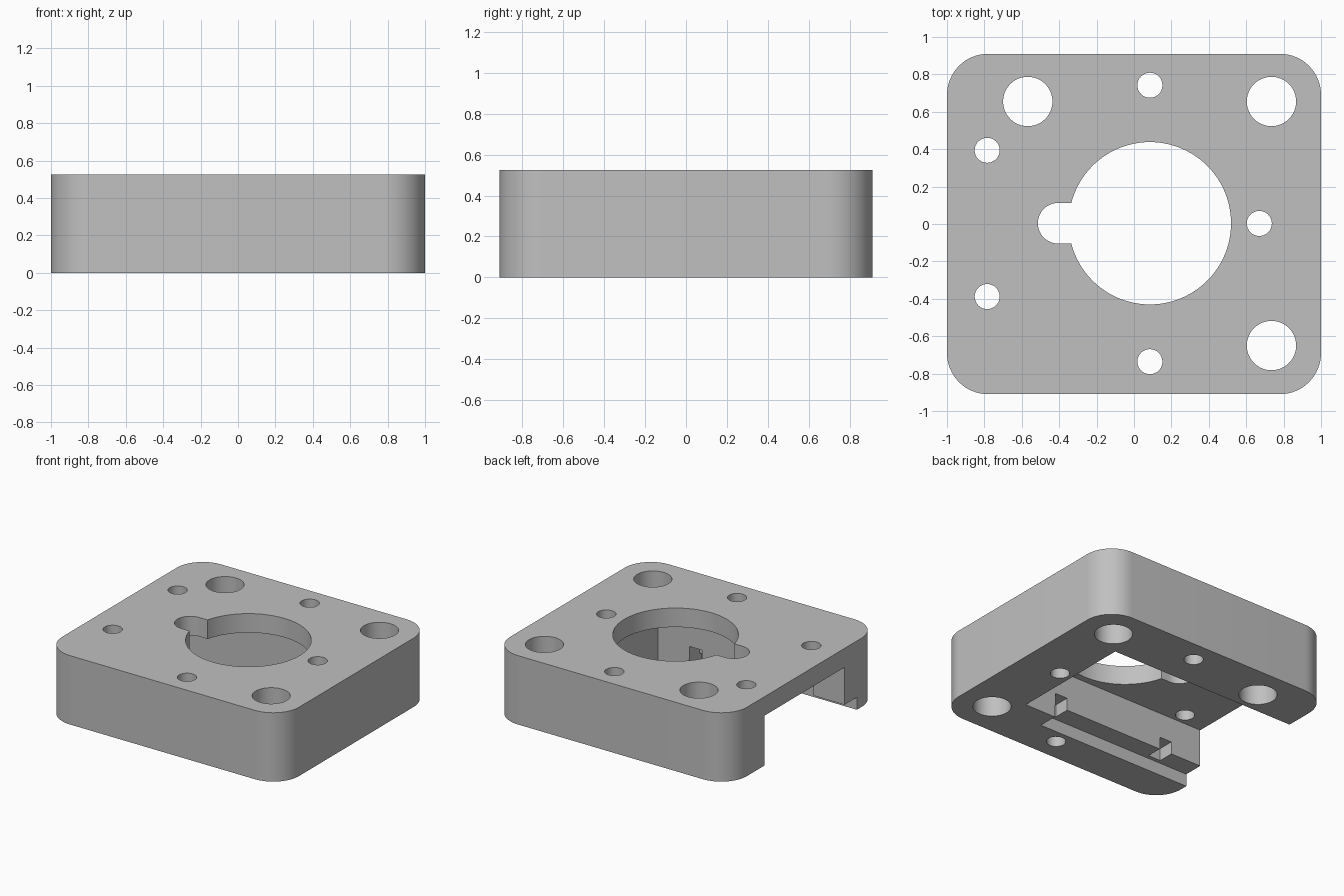
import bpy
import bmesh
from math import cos, sin, pi, radians

cube = bpy.data.objects.get("Cube")
if cube:
    bpy.data.objects.remove(cube, do_unlink=True)

HEIGHT = 0.525
ROOF_Z = 0.38
LEDGE_Z = 0.095

grey = bpy.data.materials.new("plain_grey")
grey.use_nodes = True
colour = (0.53, 0.53, 0.53, 1)
grey.diffuse_color = colour
grey.node_tree.nodes["Principled BSDF"].inputs["Base Color"].default_value = colour


def prism(name, outline, z0, z1):
    """Extrude a flat outline upward into a closed solid."""
    bm = bmesh.new()
    face = bm.faces.new([bm.verts.new((x, y, z0)) for x, y in outline])
    top = bmesh.ops.extrude_face_region(bm, geom=[face])["geom"]
    verts = [v for v in top if isinstance(v, bmesh.types.BMVert)]
    bmesh.ops.translate(bm, verts=verts, vec=(0, 0, z1 - z0))
    bmesh.ops.recalc_face_normals(bm, faces=bm.faces)
    mesh = bpy.data.meshes.new(name)
    bm.to_mesh(mesh)
    bm.free()
    mesh.materials.append(grey)
    obj = bpy.data.objects.new(name, mesh)
    bpy.context.collection.objects.link(obj)
    return obj


def arc(cx, cy, r, start, end, steps):
    angles = [start + (end - start) * i / steps for i in range(steps + 1)]
    return [(cx + r * cos(a), cy + r * sin(a)) for a in angles]


def rectangle(x0, x1, y0, y1):
    return [(x0, y0), (x1, y0), (x1, y1), (x0, y1)]


def cut(outline, z0=-0.2, z1=0.8):
    """Subtract an extruded outline from the body."""
    cutter = prism("cutter", outline, z0, z1)
    cutter.hide_render = True
    mod = body.modifiers.new("cut", 'BOOLEAN')
    mod.operation = 'DIFFERENCE'
    mod.solver = 'EXACT'
    mod.object = cutter
    bpy.ops.object.modifier_apply(modifier=mod.name)
    bpy.data.objects.remove(cutter, do_unlink=True)


# Rounded block
half_x, half_y, corner = 1.0, 0.91, 0.22
outline = []
for i, (sx, sy) in enumerate([(1, 1), (-1, 1), (-1, -1), (1, -1)]):
    outline += arc(sx * (half_x - corner), sy * (half_y - corner), corner,
                   i * pi / 2, (i + 1) * pi / 2, 16)
body = prism("housing_block", outline, 0, HEIGHT)
bpy.context.view_layer.objects.active = body
body.select_set(True)

# Underside pocket, open on one end
cut(rectangle(-1.2, 0.572, -0.48, 0.48), z1=ROOF_Z)

# Ledge recess beside the pocket, with two small latch slots above it
cut(rectangle(-1.2, 0.31, -0.63, -0.4), z1=LEDGE_Z)
for x in (0.2, -0.74):
    cut(rectangle(x, x + 0.105, -0.6, -0.4), z0=0.05, z1=0.19)

# Central bore and its round-ended keyway
cut(arc(0.085, 0.004, 0.434, 0, 2 * pi, 96)[:-1])
cut(arc(-0.405, 0.004, 0.109, pi / 2, 3 * pi / 2, 24) + [(-0.2, -0.105), (-0.2, 0.113)])

# Large corner holes
for x, y in [(-0.568, 0.655), (0.735, 0.655), (0.735, -0.65)]:
    cut(arc(x, y, 0.132, 0, 2 * pi, 48)[:-1])

# Small screw holes spaced around the bore
for x, y in [(0.085, 0.742), (0.085, -0.736), (0.67, 0.003), (-0.785, 0.394), (-0.785, -0.388)]:
    cut(arc(x, y, 0.067, 0, 2 * pi, 32)[:-1])

bpy.ops.object.shade_smooth_by_angle(angle=radians(30))
